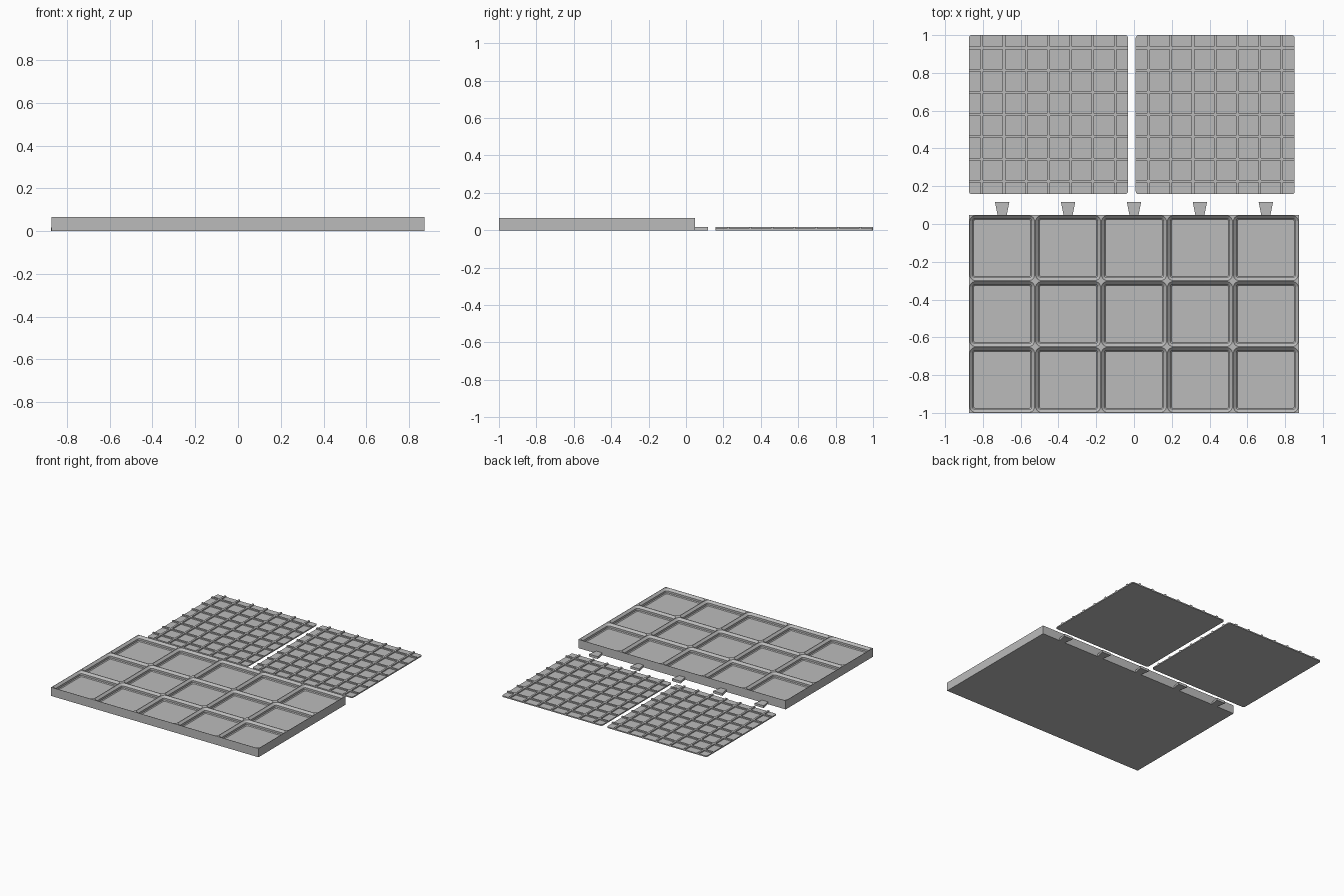
import bpy, bmesh, math
from mathutils import Vector

if "Cube" in bpy.data.objects:
    bpy.data.objects.remove(bpy.data.objects["Cube"])

CELL = 0.349          # pitch of one tray pocket
MM = CELL / 42
NX, NY = 5, 3
TRAY_H = 0.066
Y0 = -1.0

gray = bpy.data.materials.new("light gray")
gray.diffuse_color = (0.5, 0.5, 0.5, 1)
gray.use_nodes = True
gray.node_tree.nodes["Principled BSDF"].inputs["Base Color"].default_value = gray.diffuse_color


def finish(name, bm, smooth=False):
    bmesh.ops.recalc_face_normals(bm, faces=bm.faces)
    me = bpy.data.meshes.new(name)
    bm.to_mesh(me)
    bm.free()
    me.materials.append(gray)
    ob = bpy.data.objects.new(name, me)
    bpy.context.collection.objects.link(ob)
    if smooth:
        bpy.ops.object.select_all(action='DESELECT')
        ob.select_set(True)
        bpy.context.view_layer.objects.active = ob
        bpy.ops.object.shade_smooth_by_angle(angle=math.radians(30))
    return ob


def rounded_loop(bm, cx, cy, half, r, z, seg=6):
    """Vertices of a rounded square, counter-clockwise from the +x+y corner."""
    out = []
    for k in range(4):
        mid = math.radians(45 + 90 * k)
        ox = math.copysign(half - r, math.cos(mid))
        oy = math.copysign(half - r, math.sin(mid))
        for i in range(seg + 1):
            a = math.radians(90 * k + 90 * i / seg)
            out.append(bm.verts.new((cx + ox + r * math.cos(a), cy + oy + r * math.sin(a), z)))
    return out


def bridge(bm, a, b):
    n = len(a)
    for i in range(n):
        j = (i + 1) % n
        bm.faces.new((a[i], a[j], b[j], b[i]))


def prism(bm, pts, z0, z1):
    lo = [bm.verts.new((x, y, z0)) for x, y in pts]
    hi = [bm.verts.new((x, y, z1)) for x, y in pts]
    bridge(bm, lo, hi)
    bm.faces.new(lo[::-1])
    bm.faces.new(hi)


# Tray: stepped, rounded pockets (inset, depth below the rim in mm)
bm = bmesh.new()
steps = [(0.3, 0), (2.15, 1.85), (2.15, 3.65), (2.85, 4.35)]
seg = 6
for ix in range(NX):
    for iy in range(NY):
        cx = (ix - (NX - 1) / 2) * CELL
        cy = Y0 + (iy + 0.5) * CELL
        loops = [rounded_loop(bm, cx, cy, CELL / 2 - i * MM, (4 - i) * MM, TRAY_H - d * MM, seg)
                 for i, d in steps]
        for a, b in zip(loops, loops[1:]):
            bridge(bm, a, b)
        bm.faces.new(loops[-1])
        # flat rim between the pocket opening and the cell's square outline
        h = CELL / 2
        corners = [bm.verts.new((cx + sx * h, cy + sy * h, TRAY_H))
                   for sx, sy in ((1, 1), (-1, 1), (-1, -1), (1, -1))]
        top = loops[0]
        for k in range(4):
            s = k * (seg + 1)
            for i in range(seg):
                bm.faces.new((corners[k], top[s + i + 1], top[s + i]))
            bm.faces.new((corners[k], corners[(k + 1) % 4],
                          top[(s + seg + 1) % len(top)], top[s + seg]))
bmesh.ops.remove_doubles(bm, verts=bm.verts, dist=1e-5)
# outer walls and underside
rim = [e for e in bm.edges if e.is_boundary]
ext = bmesh.ops.extrude_edge_only(bm, edges=rim)["geom"]
for v in ext:
    if isinstance(v, bmesh.types.BMVert):
        v.co.z = 0
bmesh.ops.contextual_create(bm, geom=[e for e in ext if isinstance(e, bmesh.types.BMEdge)])
finish("pocket_tray", bm, True)

# Dovetail tabs along the back edge
yb = Y0 + NY * CELL
for i in range(NX):
    x = (i - (NX - 1) / 2) * CELL
    bm = bmesh.new()
    prism(bm, [(x - 0.024, yb), (x + 0.024, yb), (x + 0.038, 0.117), (x - 0.038, 0.117)], 0, 0.018)
    finish("dovetail_tab", bm)

# Two thin mats with a raised lattice
HALF, PITCH, W = 0.421, 0.1177, 0.007
CY = 0.579
for side, cx in (("left", -0.453), ("right", 0.43)):
    bm = bmesh.new()
    lo = rounded_loop(bm, cx, CY, HALF, 0.015, 0)
    hi = rounded_loop(bm, cx, CY, HALF, 0.015, 0.009)
    bridge(bm, lo, hi)
    bm.faces.new(lo[::-1])
    bm.faces.new(hi)
    finish(side + "_mat", bm, True)

    bm = bmesh.new()
    for i in range(-3, 4):
        o = i * PITCH
        for a, b in (((cx + o - W, CY - HALF), (cx + o + W, CY + HALF)),
                     ((cx - HALF, CY + o - W), (cx + HALF, CY + o + W))):
            prism(bm, [a, (b[0], a[1]), b, (a[0], b[1])], 0.008, 0.018)
    finish(side + "_mat_ridges", bm)
